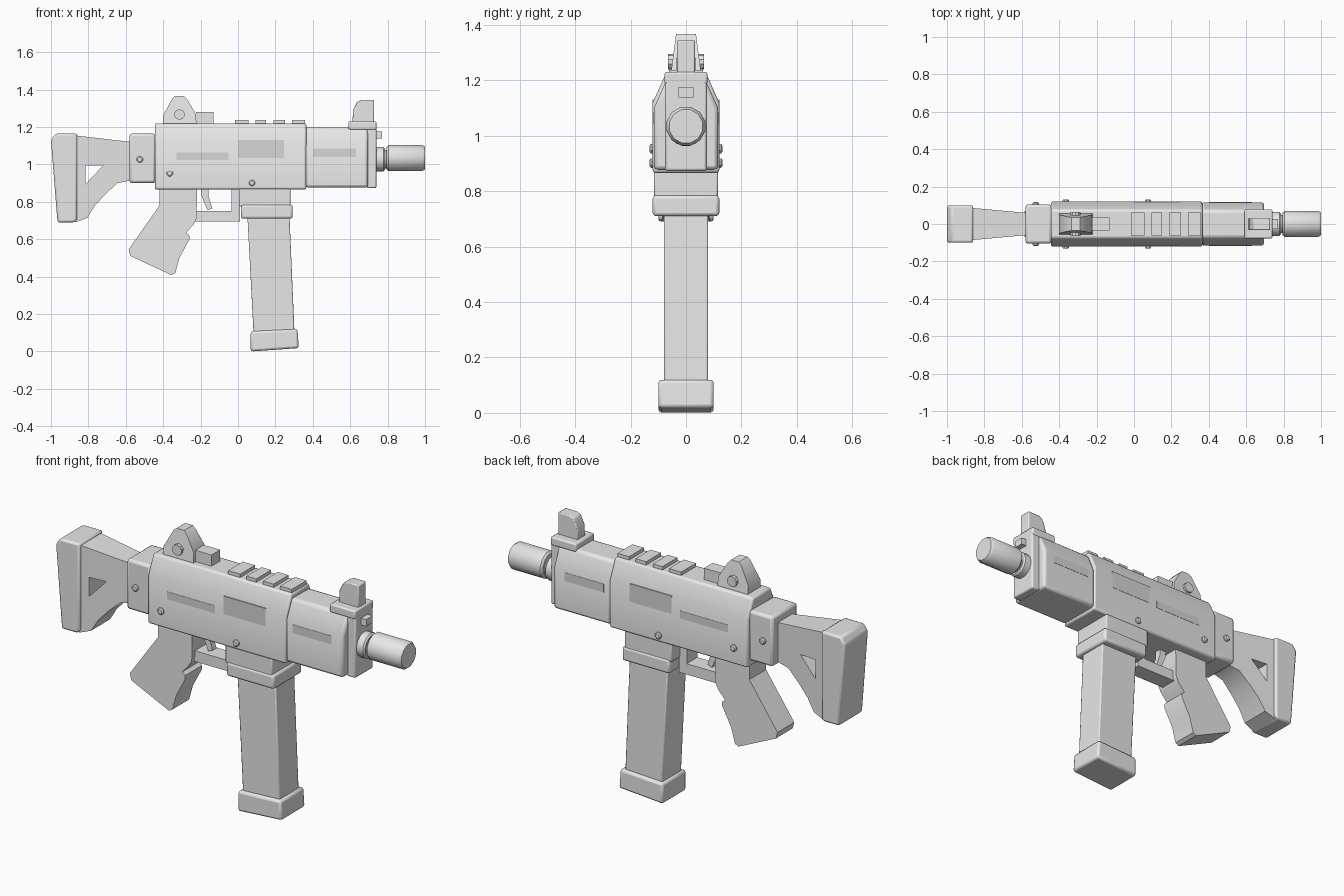
import bpy, bmesh, math
from mathutils import Vector

default = bpy.data.objects.get("Cube")
if default:
    bpy.data.objects.remove(default)


def material(name, value):
    m = bpy.data.materials.new(name)
    m.use_nodes = True
    colour = (value, value, value, 1)
    m.diffuse_color = colour
    m.node_tree.nodes["Principled BSDF"].inputs["Base Color"].default_value = colour
    return m


GREY = material("light grey", 0.8)
PANEL = material("panel grey", 0.68)


def finish(name, bm, bevel=0, mat=GREY, segments=2):
    bmesh.ops.recalc_face_normals(bm, faces=bm.faces)
    mesh = bpy.data.meshes.new(name)
    bm.to_mesh(mesh)
    bm.free()
    mesh.materials.append(mat)
    obj = bpy.data.objects.new(name, mesh)
    bpy.context.collection.objects.link(obj)
    if bevel:
        mod = obj.modifiers.new("Bevel", "BEVEL")
        mod.width, mod.segments = bevel, segments
        mod.limit_method = "ANGLE"
        mod.angle_limit = math.radians(35)
    bpy.ops.object.select_all(action="DESELECT")
    obj.select_set(True)
    bpy.context.view_layer.objects.active = obj
    bpy.ops.object.shade_smooth_by_angle(angle=math.radians(35))
    return obj


def loft(name, loops, **kw):
    """Skin between matching closed loops and cap both ends."""
    bm = bmesh.new()
    rings = [[bm.verts.new(p) for p in loop] for loop in loops]
    n = len(rings[0])
    for a, b in zip(rings, rings[1:]):
        for i in range(n):
            j = (i + 1) % n
            bm.faces.new((a[i], a[j], b[j], b[i]))
    bm.faces.new(rings[0])
    bm.faces.new(rings[-1][::-1])
    return finish(name, bm, **kw)


def side_shape(name, outline, half, **kw):
    """Extrude an (x, z) outline across y; half may be a function of x, z."""
    width = half if callable(half) else lambda x, z: half
    return loft(name, [[(x, s * width(x, z), z) for x, z in outline] for s in (-1, 1)], **kw)


def box(name, x0, x1, z0, z1, half, **kw):
    return side_shape(name, [(x0, z0), (x1, z0), (x1, z1), (x0, z1)], half, **kw)


def housing(name, x0, x1, bottom, shoulder, top, half, flat, bevel):
    """Long casing with sloped upper shoulders."""
    right = [(half, bottom), (half, shoulder), (flat, top)]
    outline = right + [(-y, z) for y, z in reversed(right)]
    return loft(name, [[(x, y, z) for y, z in outline] for x in (x0, x1)], bevel=bevel)


def turned(name, profile, centre, axis, sides):
    """Round part made from (distance, radius) steps along an axis."""
    loops = []
    for d, r in profile:
        ring = []
        for i in range(sides):
            t = math.tau * (i + 0.5) / sides
            u, v = r * math.cos(t), r * math.sin(t)
            ring.append(Vector(centre) + Vector((d, u, v) if axis == "x" else (u, d, v)))
        loops.append(ring)
    return loft(name, loops)


# Shoulder stock with a triangular opening
side_shape("butt_pad", [(-1, 1.13), (-.975, 1.165), (-.86, 1.165), (-.86, .705),
                        (-.875, .69), (-.965, .69)], .1, bevel=.012)
arm = side_shape("stock_arm", [(-.87, 1.155), (-.57, 1.12), (-.57, .915), (-.645, .9),
                               (-.71, .84), (-.765, .78), (-.805, .715), (-.87, .69)],
                 lambda x, z: .06 + .09 * (-.58 - x))
cutter = side_shape("stock_opening_cutter", [(-.815, .995), (-.72, .995), (-.815, .895)], .3)
cutter.hide_render = cutter.hide_viewport = True
cutter.display_type = "WIRE"
cut = arm.modifiers.new("Opening", "BOOLEAN")
cut.operation, cut.object, cut.solver = "DIFFERENCE", cutter, "EXACT"
box("stock_mount", -.58, -.44, .9, 1.165, .105, bevel=.014)

# Receiver and fore-end
housing("receiver", -.445, .365, .866, 1.12, 1.22, .12, .075, .01)
housing("fore_end", .36, .695, .877, 1.1, 1.198, .116, .072, .014)
box("front_plate", .688, .74, .873, 1.23, .075, bevel=.008)

# Side panels, mirrored on both flanks
for side, s in (("left", 1), ("right", -1)):
    for part, x0, x1, z0, z1, y in (("port", 0, .245, 1.035, 1.13, .119),
                                    ("rear", -.33, -.05, 1.025, 1.065, .119),
                                    ("fore", .4, .63, 1.04, 1.085, .115)):
        plate = box(f"{part}_panel_{side}", x0, x1, z0, z1, .0025, mat=PANEL)
        plate.location.y = s * y
    # Screws
    for part, x, z, y in (("mount", -.525, 1.027, .1), ("rear", -.365, .953, .115),
                          ("well", .075, .901, .115)):
        turned(f"{part}_screw_{side}", [(0, .018), (s * .012, .018), (s * .017, .012)],
               (x, s * y, z), "y", 8)

# Top rail blocks
for i, (x0, x1) in enumerate([(-.015, .056), (.094, .15), (.19, .252), (.29, .358)]):
    box(f"rail_block_{i + 1}", x0, x1, 1.21, 1.238, .062)

# Rear sight, narrower towards the top
side_shape("rear_sight", [(-.4, 1.21), (-.4, 1.262), (-.35, 1.355), (-.335, 1.367),
                          (-.29, 1.367), (-.272, 1.348), (-.225, 1.27), (-.222, 1.21)],
           lambda x, z: .036 + .13 * (1.367 - z))
turned("rear_sight_knob", [(-.065, .028), (.065, .028)], (-.313, 0, 1.267), "y", 10)
box("rear_sight_block", -.225, -.13, 1.21, 1.28, .036)

# Front sight
box("front_sight_base", .59, .74, 1.185, 1.23, .078, bevel=.008)
side_shape("front_sight", [(.612, 1.22), (.615, 1.29), (.637, 1.335), (.66, 1.345),
                           (.728, 1.345), (.728, 1.22)], .032, bevel=.005)
box("front_lug", .73, .77, 1.138, 1.175, .027)

# Barrel and muzzle
turned("barrel_collar", [(.73, .066), (.777, .066), (.785, .058), (.785, .05), (.81, .05)],
       (0, 0, 1.028), "x", 16)
turned("muzzle", [(.795, .062), (.805, .072), (.985, .072), (1, .062)],
       (0, 0, 1.034), "x", 12)

# Magazine and its well
box("magazine_well", .005, .28, .775, .88, .115, bevel=.006)
box("magazine_collar", .015, .292, .71, .785, .12, bevel=.012)
side_shape("magazine", [(.05, .73), (.275, .73), (.302, .1), (.083, .1)], .08, bevel=.006)
side_shape("magazine_base", [(.068, .108), (.318, .12), (.325, .018), (.068, 0)], .1, bevel=.012)

# Grip, trigger and guard
side_shape("grip", [(-.42, .88), (-.42, .78), (-.585, .545), (-.575, .51), (-.355, .408),
                    (-.335, .42), (-.313, .5), (-.26, .6), (-.26, .62), (-.277, .635),
                    (-.237, .68), (-.222, .71), (-.218, .88)], .07)
side_shape("trigger", [(-.2, .88), (-.158, .88), (-.158, .83), (-.137, .765), (-.163, .755),
                       (-.195, .83)], .016)
box("guard_bar", -.23, .01, .695, .752, .045)
box("guard_post", -.036, .01, .695, .88, .045)
